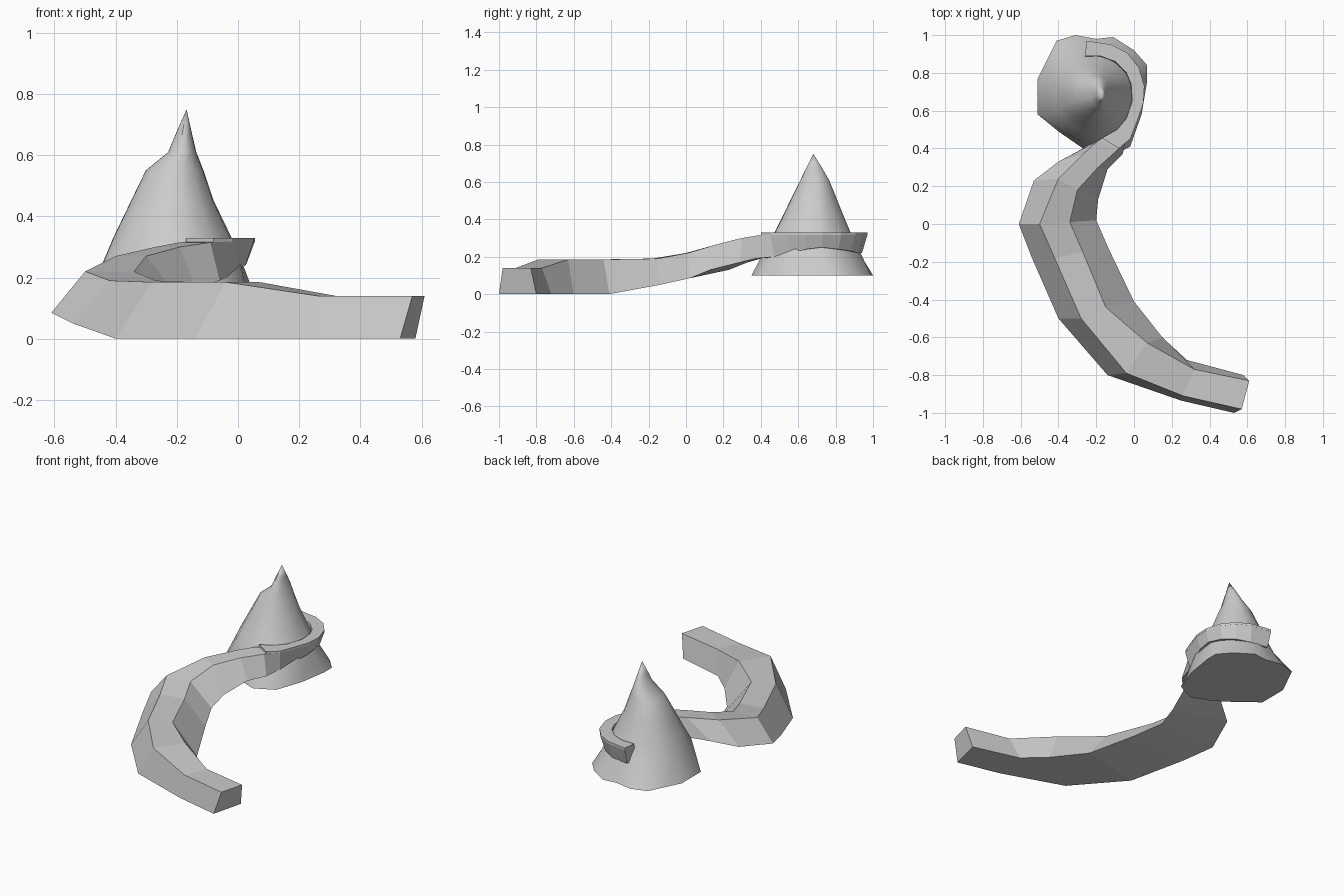
import bpy, bmesh, math
from mathutils import Vector


def loft(name, rings, apex=None):
    """Skin a list of equal-length closed rings, capping the ends."""
    bm = bmesh.new()
    vs = [[bm.verts.new(p) for p in r] for r in rings]
    n = len(vs[0])
    for a, b in zip(vs, vs[1:]):
        for i in range(n):
            j = (i + 1) % n
            bm.faces.new((a[i], a[j], b[j], b[i]))
    bm.faces.new(vs[0][::-1])
    if apex:
        tip = bm.verts.new(apex)
        for i in range(n):
            bm.faces.new((vs[-1][i], vs[-1][(i + 1) % n], tip))
    else:
        bm.faces.new(vs[-1])
    bmesh.ops.recalc_face_normals(bm, faces=bm.faces)
    me = bpy.data.meshes.new(name)
    bm.to_mesh(me)
    bm.free()
    ob = bpy.data.objects.new(name, me)
    bpy.context.collection.objects.link(ob)
    return ob


# Mountain: ragged foot, then leaning elliptical rings up to an off-centre peak
foot = [(0.07, 0.76), (0.07, 0.84), (0.0, 0.92), (-0.11, 0.99), (-0.2, 0.98), (-0.31, 1.0),
        (-0.41, 0.97), (-0.46, 0.87), (-0.51, 0.77), (-0.51, 0.58), (-0.4, 0.49),
        (-0.27, 0.4), (-0.14, 0.35), (-0.02, 0.41), (0.04, 0.58)]
levels = [(0.25, -0.45, 0.02, 0.42, 0.92), (0.33, -0.415, -0.015, 0.47, 0.88),
          (0.45, -0.355, -0.075, 0.53, 0.83), (0.55, -0.305, -0.11, 0.58, 0.79),
          (0.61, -0.23, -0.135, 0.61, 0.765), (0.68, -0.2, -0.152, 0.645, 0.725)]
rings = [[(x, y, 0.10) for x, y in foot]]
for z, x0, x1, y0, y1 in levels:
    ring = []
    for x, y in foot:
        a = math.atan2((y - 0.68) / 0.325, (x + 0.22) / 0.29)
        ring.append(((x0 + x1) / 2 + (x1 - x0) / 2 * math.cos(a),
                     (y0 + y1) / 2 + (y1 - y0) / 2 * math.sin(a), z))
    rings.append(ring)
mountain = loft("mountain", rings, (-0.168, 0.68, 0.75))
bpy.context.view_layer.objects.active = mountain
mountain.select_set(True)
bpy.ops.object.shade_smooth_by_angle(angle=math.radians(40))

# Road embankment: top left, top right, bottom right, bottom left, top z, bottom z
road = [
    ((0.57, -0.98), (0.61, -0.83), (0.58, -0.80), (0.53, -1.0), 0.14, 0.0),
    ((0.26, -0.91), (0.32, -0.77), (0.28, -0.72), (0.25, -0.935), 0.14, 0.0),
    ((-0.04, -0.79), (0.07, -0.63), (0.15, -0.60), (-0.14, -0.80), 0.185, 0.0),
    ((-0.28, -0.50), (-0.15, -0.44), (0.0, -0.41), (-0.40, -0.50), 0.185, 0.0),
    ((-0.42, -0.18), (-0.27, -0.15), (-0.13, -0.14), (-0.54, -0.18), 0.19, 0.05),
    ((-0.50, 0.0), (-0.34, 0.01), (-0.20, 0.02), (-0.61, 0.0), 0.22, 0.085),
    ((-0.40, 0.24), (-0.30, 0.18), (-0.19, 0.13), (-0.53, 0.23), 0.27, 0.13),
    ((-0.27, 0.37), (-0.19, 0.30), (-0.14, 0.29), (-0.40, 0.33), 0.30, 0.17),
    ((-0.19, 0.44), (-0.09, 0.39), (-0.06, 0.37), (-0.27, 0.40), 0.315, 0.19),
]
sections = [[(*tl, zt), (*tr, zt), (*br, zb), (*bl, zb)] for tl, tr, br, bl, zt, zb in road]

# Ledge winding round the mountain: inner edge, outer edge, underside z
ledge = [((-0.09, 0.50), (-0.02, 0.45), 0.20), ((-0.04, 0.56), (0.015, 0.54), 0.22),
         ((-0.01, 0.65), (0.05, 0.64), 0.24), ((-0.015, 0.74), (0.055, 0.73), 0.25),
         ((-0.04, 0.80), (0.025, 0.83), 0.24), ((-0.10, 0.86), (-0.035, 0.905), 0.23),
         ((-0.18, 0.89), (-0.12, 0.95), 0.22), ((-0.26, 0.89), (-0.25, 0.97), 0.22)]
core = Vector((-0.2, 0.68))
for a, b, z in ledge:
    under = Vector(b).lerp(core, 0.1)
    inside = Vector(a).lerp(core, 0.1)
    sections.append([(*a, 0.318), (*b, 0.318), (*under, z), (*inside, z)])
loft("road", sections)

# Thin paving on the upper ledge
paving = [[(*a, 0.33), (*b, 0.33), (*b, 0.316), (*a, 0.316)]
          for a, b in [((-0.17, 0.455), (-0.08, 0.40))] + [s[:2] for s in ledge]]
loft("ledge_paving", paving)
